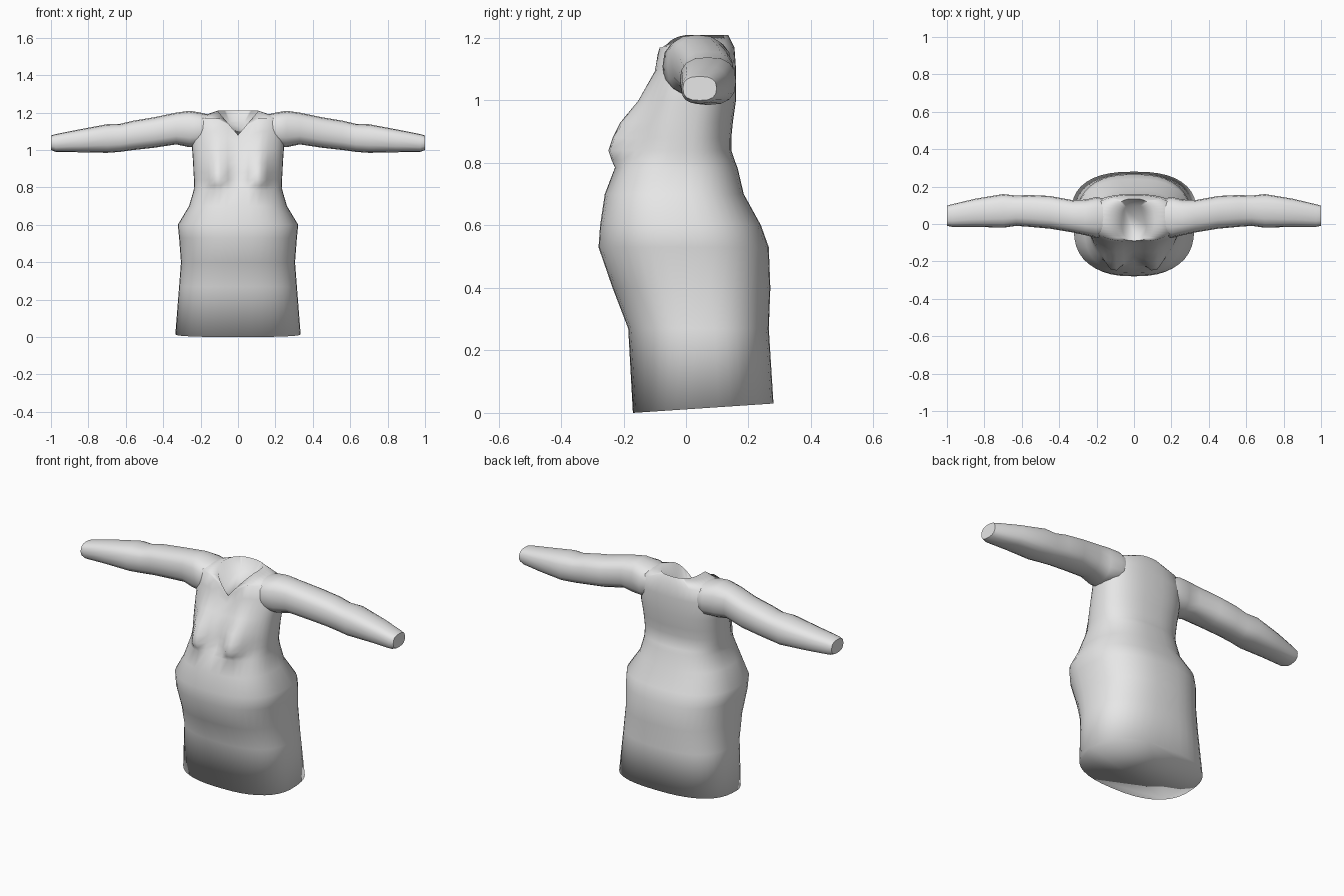
import bpy, bmesh, math

if "Cube" in bpy.data.objects:
    bpy.data.objects.remove(bpy.data.objects["Cube"])

grey = bpy.data.materials.new("light_grey")
grey.diffuse_color = (0.8, 0.8, 0.8, 1)
grey.use_nodes = True
grey.node_tree.nodes["Principled BSDF"].inputs["Base Color"].default_value = grey.diffuse_color


def loft(name, rings, angle):
    """Skin a list of equal-length point rings and close both ends."""
    bm = bmesh.new()
    rows = [[bm.verts.new(p) for p in ring] for ring in rings]
    n = len(rows[0])
    for a, b in zip(rows, rows[1:]):
        for i in range(n):
            j = (i + 1) % n
            bm.faces.new((a[i], a[j], b[j], b[i]))
    bm.faces.new(rows[0][::-1])
    bm.faces.new(rows[-1])
    bmesh.ops.recalc_face_normals(bm, faces=bm.faces[:])
    mesh = bpy.data.meshes.new(name)
    bm.to_mesh(mesh)
    bm.free()
    mesh.materials.append(grey)
    obj = bpy.data.objects.new(name, mesh)
    bpy.context.collection.objects.link(obj)
    bpy.ops.object.select_all(action='DESELECT')
    obj.select_set(True)
    bpy.context.view_layer.objects.active = obj
    bpy.ops.object.shade_smooth_by_angle(angle=math.radians(angle))
    return obj


def oval(u0, u1, v0, v1, power, count):
    """Rounded rectangle between the given limits."""
    pts = []
    for i in range(count):
        t = 2 * math.pi * i / count
        c, s = math.cos(t), math.sin(t)
        u = math.copysign(abs(c) ** (2 / power), c)
        v = math.copysign(abs(s) ** (2 / power), s)
        pts.append(((u0 + u1) / 2 + u * (u1 - u0) / 2,
                    (v0 + v1) / 2 + v * (v1 - v0) / 2))
    return pts


# Torso rows: height, half width, front y, back y, bust depth, neckline drop
ROWS = [
    (0.015, 0.335, -0.17, 0.28, 0, 0),
    (0.27, 0.315, -0.185, 0.265, 0, 0),
    (0.40, 0.305, -0.235, 0.27, 0, 0),
    (0.53, 0.315, -0.28, 0.265, 0, 0),
    (0.60, 0.322, -0.275, 0.24, 0, 0),
    (0.70, 0.262, -0.26, 0.185, 0, 0),
    (0.785, 0.237, -0.225, 0.165, 0.01, 0),
    (0.81, 0.235, -0.20, 0.155, 0.05, 0),
    (0.84, 0.235, -0.18, 0.145, 0.082, 0),
    (0.88, 0.238, -0.17, 0.145, 0.077, 0),
    (0.93, 0.24, -0.16, 0.15, 0.06, 0),
    (1.00, 0.245, -0.14, 0.16, 0.02, 0.01),
    (1.10, 0.25, -0.105, 0.16, 0, 0.06),
    (1.17, 0.225, -0.095, 0.155, 0, 0.10),
    (1.21, 0.11, -0.09, 0.135, 0, 0.13),
]

rings = []
for z, half, front, back, bust, drop in ROWS:
    ring = []
    for x, y in oval(-half, half, front, back, 2.5, 40):
        h = z
        if z < 0.1:                          # hem rises towards the back
            h = 0.03 * (y - front) / (back - front)
        if y < (front + back) / 2:
            y -= bust * math.exp(-((abs(x) - 0.11) / 0.06) ** 2)
            h -= drop * max(0, 1 - abs(x) / 0.11)
        ring.append((x, y, h))
    rings.append(ring)

# Sunken sloping floor inside the V neckline
rings.append([(x * 0.6, -0.085 + (y + 0.09) * 0.85, 1.07 + (y + 0.09) * 0.38)
              for x, y, z in rings[-1]])
loft("torso", rings, 100)

# Sleeve sections: x, front y, back y, bottom z, top z
SLEEVE = [
    (0.14, -0.05, 0.13, 1.04, 1.185),
    (0.20, -0.075, 0.145, 1.02, 1.20),
    (0.26, -0.06, 0.13, 1.015, 1.21),
    (0.33, -0.045, 0.128, 1.03, 1.20),
    (0.45, -0.025, 0.15, 1.012, 1.175),
    (0.56, -0.015, 0.155, 1.0, 1.157),
    (0.63, -0.01, 0.152, 0.99, 1.14),
    (0.70, -0.02, 0.16, 0.985, 1.138),
    (0.85, -0.015, 0.135, 0.988, 1.11),
    (0.975, -0.015, 0.105, 0.99, 1.085),
    (1.00, -0.01, 0.098, 1.0, 1.077),
]
for side, label in ((1, "left"), (-1, "right")):
    loft(label + "_sleeve",
         [[(side * x, y, z) for y, z in oval(f, b, lo, hi, 2.6, 16)]
          for x, f, b, lo, hi in SLEEVE], 60)
